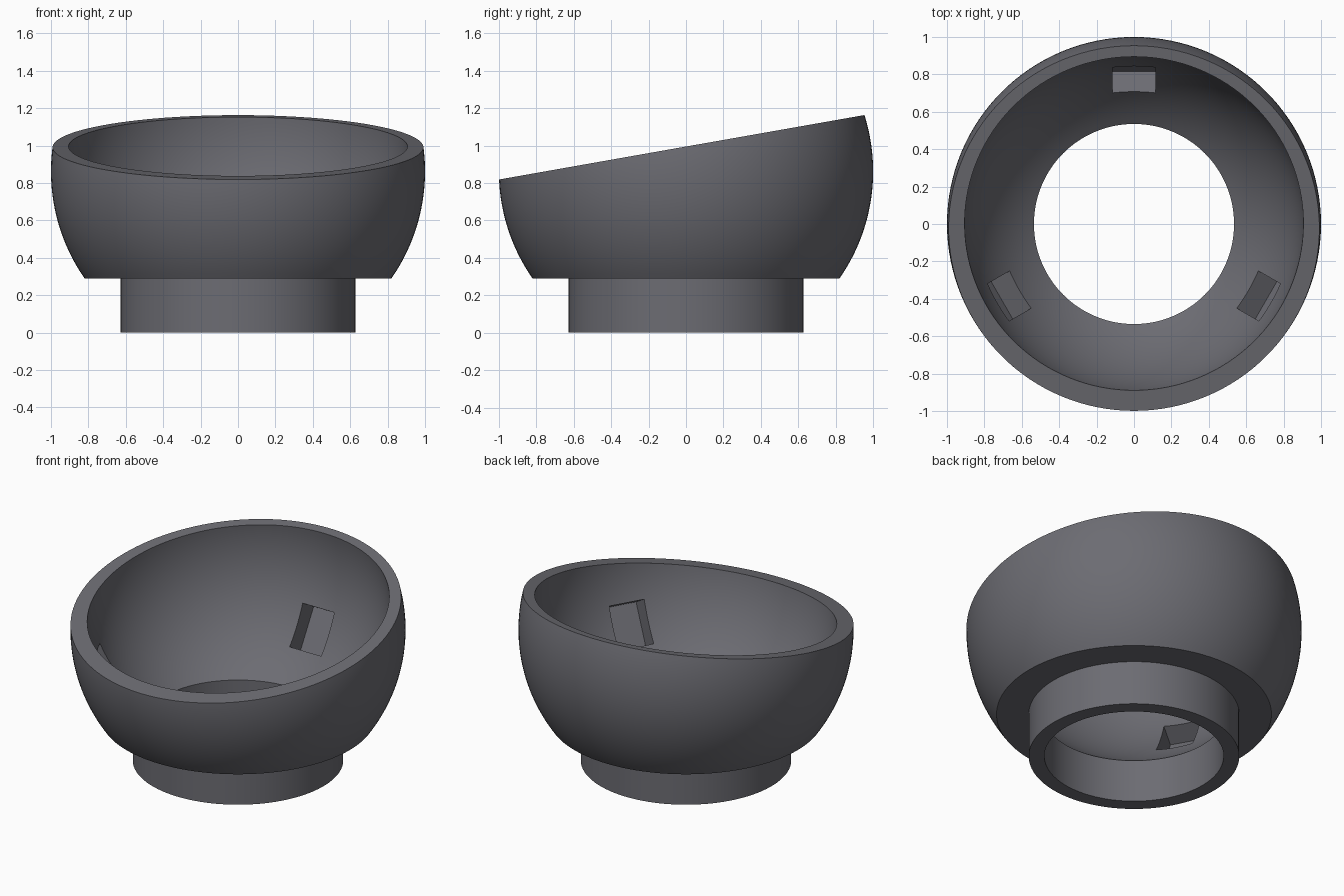
import bpy, bmesh, math
from mathutils import Matrix, Vector

if "Cube" in bpy.data.objects:
    bpy.data.objects.remove(bpy.data.objects["Cube"])

SEGMENTS = 128
OUTER_R, OUTER_Z = 1.0, 0.862      # outer ball
INNER_R, INNER_Z = 0.906, 1.01     # hollow
BORE_R, RING_R, UNDERSIDE_Z = 0.535, 0.628, 0.29
RIM_Z, TILT = 0.995, math.radians(10)

grey = bpy.data.materials.new("dark_grey")
grey.use_nodes = True
grey.diffuse_color = (0.15, 0.15, 0.17, 1)
grey.node_tree.nodes["Principled BSDF"].inputs["Base Color"].default_value = grey.diffuse_color


def make_object(name, bm):
    bmesh.ops.recalc_face_normals(bm, faces=bm.faces)
    mesh = bpy.data.meshes.new(name)
    bm.to_mesh(mesh)
    bm.free()
    mesh.materials.append(grey)
    obj = bpy.data.objects.new(name, mesh)
    bpy.context.collection.objects.link(obj)
    return obj


def arc(radius, centre_z, start, end, steps):
    angles = [start + (end - start) * i / steps for i in range(steps + 1)]
    return [(radius * math.cos(a), centre_z + radius * math.sin(a)) for a in angles]


def lathe(name, profile):
    bm = bmesh.new()
    verts = [bm.verts.new((r, 0, z)) for r, z in profile]
    edges = [bm.edges.new((verts[i - 1], verts[i])) for i in range(len(verts))]
    bmesh.ops.spin(bm, geom=verts + edges, cent=(0, 0, 0), axis=(0, 0, 1),
                   angle=math.tau, steps=SEGMENTS, use_merge=True)
    bmesh.ops.remove_doubles(bm, verts=bm.verts, dist=1e-5)
    return make_object(name, bm)


def box(name, size, matrix):
    bm = bmesh.new()
    bmesh.ops.create_cube(bm, size=1, matrix=matrix @ Matrix.Diagonal((*size, 1)))
    return make_object(name, bm)


def cut(target, cutter):
    cutter.hide_render = True
    mod = target.modifiers.new("cut", "BOOLEAN")
    mod.operation, mod.solver, mod.object = "DIFFERENCE", "EXACT", cutter
    bpy.context.view_layer.objects.active = target
    bpy.ops.object.modifier_apply(modifier=mod.name)
    bpy.data.objects.remove(cutter)


# Bowl with its foot ring, turned as one hollow body
outer = arc(OUTER_R, OUTER_Z, math.asin((UNDERSIDE_Z - OUTER_Z) / OUTER_R), 0.45, 32)
inner = arc(INNER_R, INNER_Z, 0.32, -math.acos(BORE_R / INNER_R), 32)
foot = [(BORE_R, 0), (RING_R, 0), (RING_R, UNDERSIDE_Z)]
bowl = lathe("bowl", outer + inner + foot)

# Slanted rim, higher at the back
slant = Matrix.Translation((0, 0, RIM_Z)) @ Matrix.Rotation(TILT, 4, "X")
cut(bowl, box("rim_cutter", (4, 4, 2), slant @ Matrix.Translation((0, 0, 1))))

# Three shallow pockets in the inner wall, each aimed outward and down
for i in range(3):
    aim = (Matrix.Translation((0, 0, INNER_Z)) @ Matrix.Rotation(math.tau * i / 3, 4, "Z")
           @ Matrix.Rotation(math.radians(-30), 4, "X"))
    cut(bowl, box("pocket_cutter", (0.23, 0.3, 0.272), aim @ Matrix.Translation((0, 0.87, 0))))

bpy.ops.object.select_all(action="DESELECT")
bowl.select_set(True)
bpy.context.view_layer.objects.active = bowl
bpy.ops.object.shade_smooth_by_angle(angle=math.radians(25))
